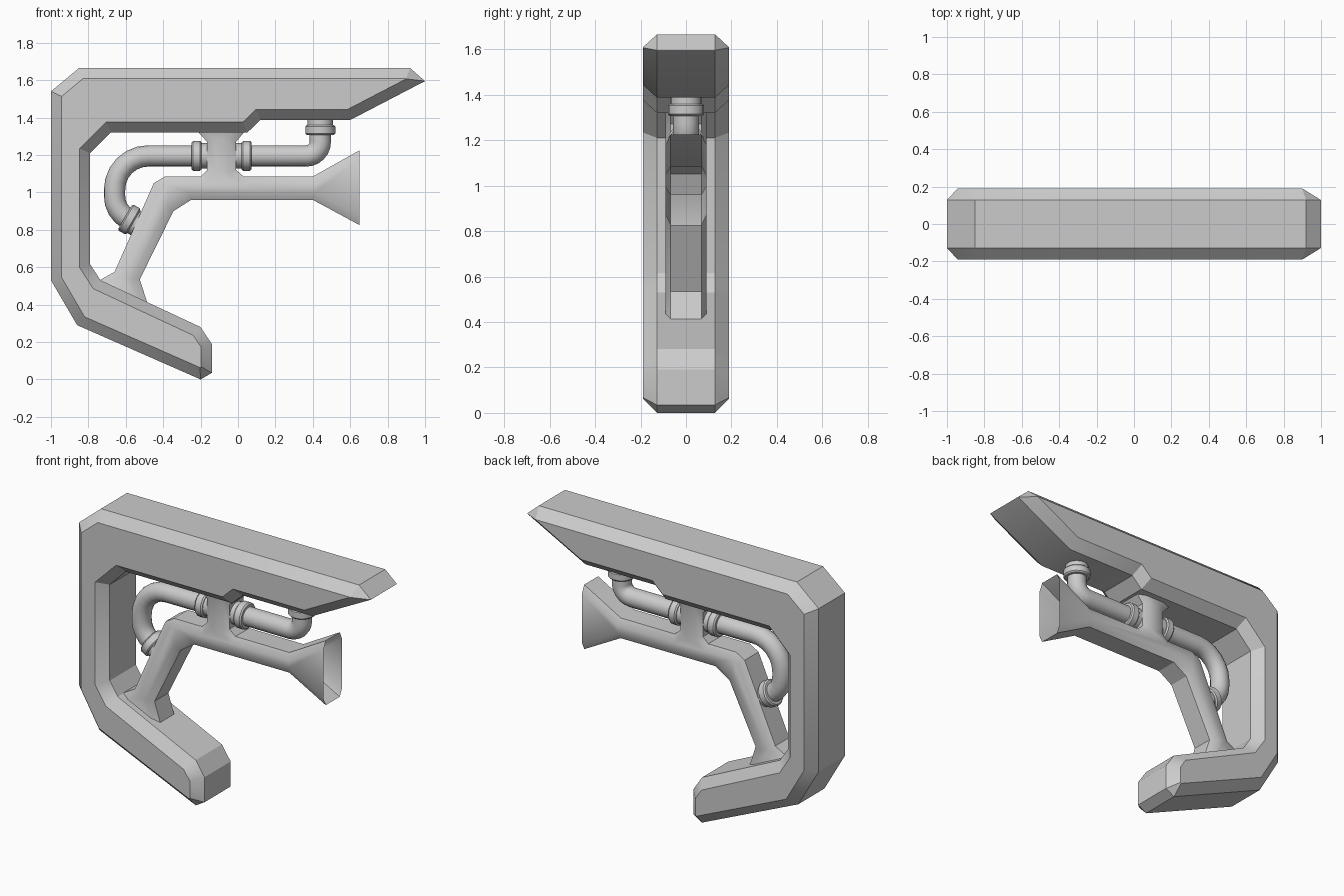
import bpy, bmesh, math
from mathutils import Vector

cube = bpy.data.objects.get("Cube")
if cube:
    bpy.data.objects.remove(cube)

# Single plain grey material
grey = bpy.data.materials.new("plain_grey")
grey.use_nodes = True
grey.diffuse_color = (0.6, 0.6, 0.6, 1)
grey.node_tree.nodes["Principled BSDF"].inputs["Base Color"].default_value = (0.6, 0.6, 0.6, 1)


def add_object(name, bm, angle=30):
    mesh = bpy.data.meshes.new(name)
    bm.to_mesh(mesh)
    bm.free()
    obj = bpy.data.objects.new(name, mesh)
    bpy.context.collection.objects.link(obj)
    mesh.materials.append(grey)
    bpy.ops.object.select_all(action='DESELECT')
    obj.select_set(True)
    bpy.context.view_layer.objects.active = obj
    bpy.ops.object.shade_smooth_by_angle(angle=math.radians(angle))
    return obj


def inset_outline(points, amount, flush):
    """Mitre a clockwise outline inwards; edges listed in flush stay put."""
    pts = [Vector(p) for p in points]
    lines = []
    for i, p in enumerate(pts):
        d = (pts[(i + 1) % len(pts)] - p).normalized()
        normal = Vector((d.y, -d.x))
        lines.append((normal, normal.dot(p) + (0 if i in flush else amount)))
    result = []
    for i in range(len(pts)):
        (n1, c1), (n2, c2) = lines[i - 1], lines[i]
        det = n1.x * n2.y - n1.y * n2.x
        result.append(Vector(((c1 * n2.y - c2 * n1.y) / det, (n1.x * c2 - n2.x * c1) / det)))
    return result


def chamfered_slab(name, points, half_width, half_flat, inset, open_edges=()):
    """Extrude an x-z outline along y with chamfered front and back rims."""
    inner = inset_outline(points, inset, open_edges)
    outer = [Vector(p) for p in points]
    bm = bmesh.new()
    levels = [(inner, -half_width), (outer, -half_flat), (outer, half_flat), (inner, half_width)]
    rings = [[bm.verts.new((p.x, y, p.y)) for p in ring] for ring, y in levels]
    bm.faces.new(rings[0])
    bm.faces.new(rings[-1])
    ends = []
    for a, b in zip(rings, rings[1:]):
        for i in range(len(a)):
            j = (i + 1) % len(a)
            face = bm.faces.new((a[i], a[j], b[j], b[i]))
            if i in open_edges:
                ends.append(face)
    bmesh.ops.recalc_face_normals(bm, faces=bm.faces)
    bmesh.ops.delete(bm, geom=ends, context='FACES')
    return add_object(name, bm)


def sweep(name, centres, axes, radii, sides=16):
    """Skin circular rings placed along a path in the x-z plane."""
    bm = bmesh.new()
    rings = []
    for c, axis, r in zip(centres, axes, radii):
        side = Vector((-axis.y, axis.x))
        ring = []
        for k in range(sides):
            a = math.tau * k / sides
            p = c + side * r * math.cos(a)
            ring.append(bm.verts.new((p.x, r * math.sin(a), p.y)))
        rings.append(ring)
    for a, b in zip(rings, rings[1:]):
        for i in range(sides):
            j = (i + 1) % sides
            bm.faces.new((a[i], a[j], b[j], b[i]))
    bm.faces.new(rings[0])
    bm.faces.new(rings[-1])
    bmesh.ops.recalc_face_normals(bm, faces=bm.faces)
    return add_object(name, bm, 35)


def arc(centre, radius, start, end, steps):
    angles = [math.radians(start + (end - start) * k / steps) for k in range(steps + 1)]
    return [Vector(centre) + radius * Vector((math.cos(a), math.sin(a))) for a in angles]


def pipe(name, path):
    axes = []
    for i in range(len(path)):
        before, after = path[max(i - 1, 0)], path[min(i + 1, len(path) - 1)]
        axes.append((after - before).normalized())
    return sweep(name, path, axes, [0.057] * len(path))


def collar(name, base, direction):
    """Flange against a surface followed by a chamfered ring."""
    profile = [(-0.02, 0.068), (0.027, 0.068), (0.027, 0.072), (0.035, 0.08),
               (0.072, 0.08), (0.08, 0.072), (0.08, 0.05)]
    axis = Vector(direction).normalized()
    centres = [Vector(base) + axis * t for t, r in profile]
    return sweep(name, centres, [axis] * len(profile), [r for t, r in profile])


# Outer hooked frame
chamfered_slab("outer_frame", [
    (-1, 1.54), (-0.85, 1.665), (0.92, 1.665), (1, 1.595), (0.6, 1.387),
    (0.12, 1.387), (0.05, 1.32), (-0.68, 1.32), (-0.79, 1.21), (-0.79, 0.615),
    (-0.735, 0.53), (-0.2, 0.28), (-0.14, 0.19), (-0.14, 0.035), (-0.2, 0),
    (-0.86, 0.29), (-1, 0.53)], 0.19, 0.128, 0.057)

# Inner strut with a flared, open end
chamfered_slab("inner_strut", [
    (-0.74, 0.53), (-0.66, 0.575), (-0.45, 1.05), (-0.39, 1.085), (-0.2, 1.085),
    (-0.165, 1.12), (-0.165, 1.27), (-0.215, 1.325), (0.035, 1.325), (-0.01, 1.27),
    (-0.01, 1.12), (0.03, 1.085), (0.4, 1.085), (0.65, 1.225), (0.65, 0.825),
    (0.4, 0.96), (-0.25, 0.96), (-0.345, 0.9), (-0.525, 0.535), (-0.485, 0.41)],
    0.09, 0.068, 0.04, open_edges=(7, 13, 19))

# Pipes
pipe("rear_pipe", [Vector((-0.15, 1.195))] + arc((-0.48, 1.015), 0.18, 90, 180, 6)
     + arc((-0.52, 0.98), 0.14, 180, 240, 4) + [Vector((-0.51, 0.813))])
pipe("front_pipe", [Vector((-0.03, 1.195))] + arc((0.365, 1.27), 0.075, -90, 0, 6)
     + [Vector((0.44, 1.41))])

# Pipe collars
for name, base, direction in [
        ("rear_neck_collar", (-0.168, 1.195), (-1, 0)),
        ("front_neck_collar", (-0.008, 1.195), (1, 0)),
        ("frame_collar", (0.44, 1.387), (0, -1)),
        ("leg_collar", (-0.535, 0.828), (-0.86, 0.5))]:
    collar(name, base, direction)
